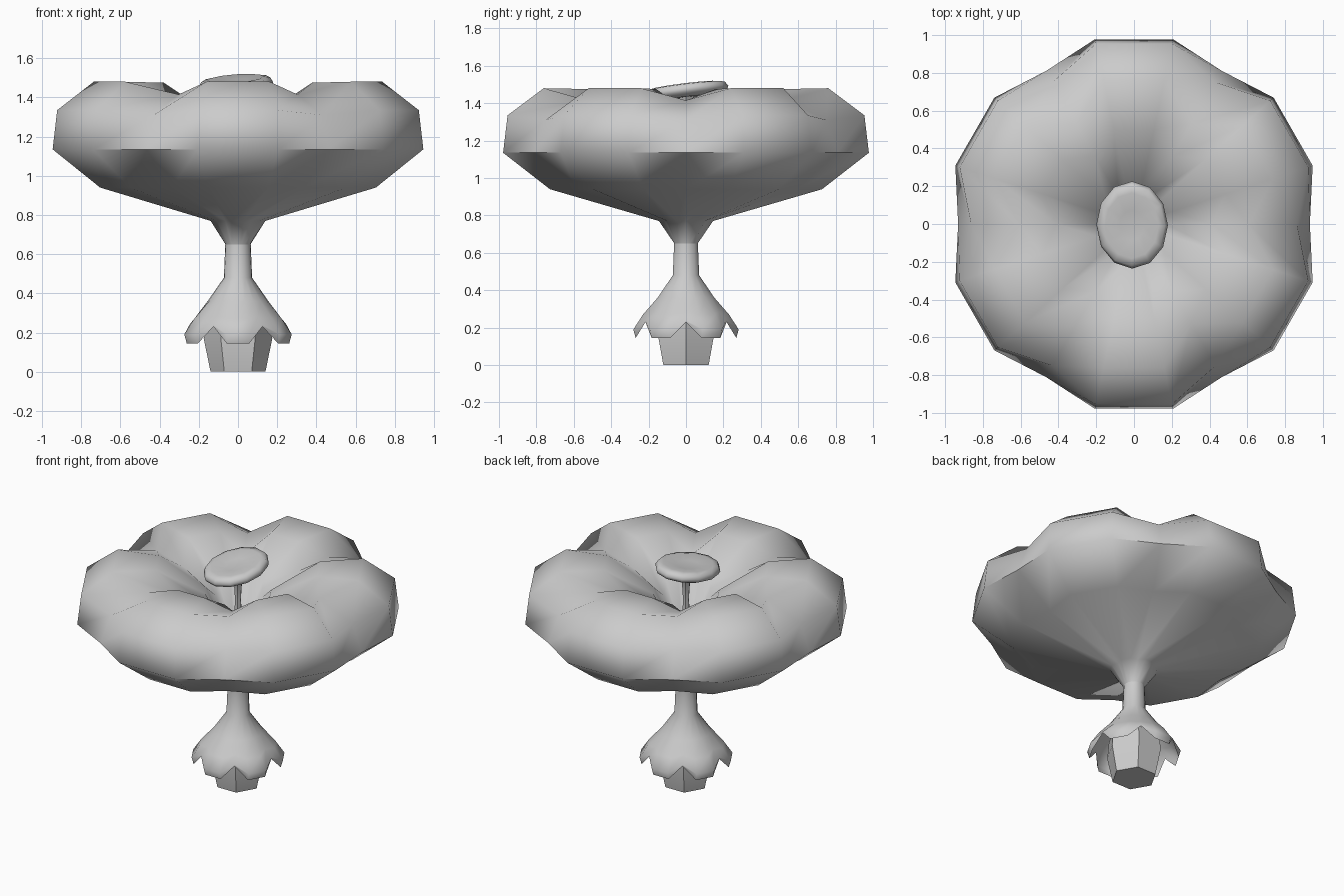
import bpy, bmesh, math
from mathutils import Matrix

if "Cube" in bpy.data.objects:
    bpy.data.objects.remove(bpy.data.objects["Cube"])

LOBES = 6


def lobed_angles():
    # per lobe: one crease column and two crown columns
    out = []
    for i in range(LOBES):
        a = i * 60
        out += [(a, 0), (a + 18, 1), (a + 42, 1)]
    return out


def even_angles(n):
    return [(i * 360 / n, 1) for i in range(n)]


def skin(name, rows, angles, cap_start=False, cap_end=False, sharp=50, matrix=None):
    """Each row is (crown r, crown z, crease r, crease z) or (r, z)."""
    bm = bmesh.new()
    rings = []
    for row in rows:
        cr, cz, nr, nz = row if len(row) == 4 else row * 2
        ring = []
        for deg, crown in angles:
            a = math.radians(deg)
            r, z = (cr, cz) if crown else (nr, nz)
            ring.append(bm.verts.new((r * math.cos(a), r * math.sin(a), z)))
        rings.append(ring)
    n = len(angles)
    for lo, hi in zip(rings, rings[1:]):
        for i in range(n):
            j = (i + 1) % n
            bm.faces.new((lo[i], lo[j], hi[j], hi[i]))
    if cap_start:
        bm.faces.new(rings[0][::-1])
    if cap_end:
        bm.faces.new(rings[-1])
    if matrix:
        bm.transform(matrix)
    me = bpy.data.meshes.new(name)
    bm.to_mesh(me)
    bm.free()
    ob = bpy.data.objects.new(name, me)
    bpy.context.collection.objects.link(ob)
    bpy.ops.object.select_all(action='DESELECT')
    ob.select_set(True)
    bpy.context.view_layer.objects.active = ob
    bpy.ops.object.shade_smooth_by_angle(angle=math.radians(sharp))
    return ob


# Flower: trumpet underside, puffed petals, then down into the throat
skin("petals", [
    (0.06, 0.62),
    (0.065, 0.65),
    (0.15, 0.77, 0.13, 0.77),
    (0.755, 0.94, 0.69, 0.94),
    (1.015, 1.135, 0.95, 1.135),
    (0.99, 1.335, 0.88, 1.31),
    (0.79, 1.48, 0.62, 1.415),
    (0.52, 1.475, 0.42, 1.36),
    (0.21, 1.30, 0.17, 1.23),
    (0.04, 0.98),
], lobed_angles(), cap_end=True, sharp=60, matrix=Matrix.Diagonal((0.98, 0.985, 1, 1)))

# Calyx: neck flaring to a scalloped skirt
skin("calyx", [
    (0.275, 0.145, 0.25, 0.23),
    (0.288, 0.19, 0.248, 0.24),
    (0.235, 0.27, 0.205, 0.285),
    (0.155, 0.36),
    (0.072, 0.48),
    (0.065, 0.65),
], lobed_angles(), sharp=60)

# Six-sided stub the flower stands on
skin("base_stub", [(0.14, 0), (0.175, 0.17), (0.165, 0.28)],
     even_angles(6), cap_start=True, cap_end=True, sharp=30)

# Thin stalk in the throat
skin("pistil_stalk", [(0.035, 0.97), (0.02, 1.25), (0.03, 1.40), (0.06, 1.46)],
     even_angles(6), cap_start=True, cap_end=True)

# Tilted, dished oval pad on the stalk
tilt = (Matrix.Translation((-0.01, -0.005, 1.465))
        @ Matrix.Rotation(math.radians(7), 4, 'X')
        @ Matrix.Rotation(math.radians(-4), 4, 'Y')
        @ Matrix.Diagonal((0.19, 0.233, 1, 1)))
skin("pistil_pad", [(0.3, -0.035), (0.75, -0.04), (0.96, -0.02), (1.0, 0.0),
                    (0.93, 0.025), (0.75, 0.032), (0.35, 0.018)],
     even_angles(12), cap_start=True, cap_end=True, sharp=70, matrix=tilt)
